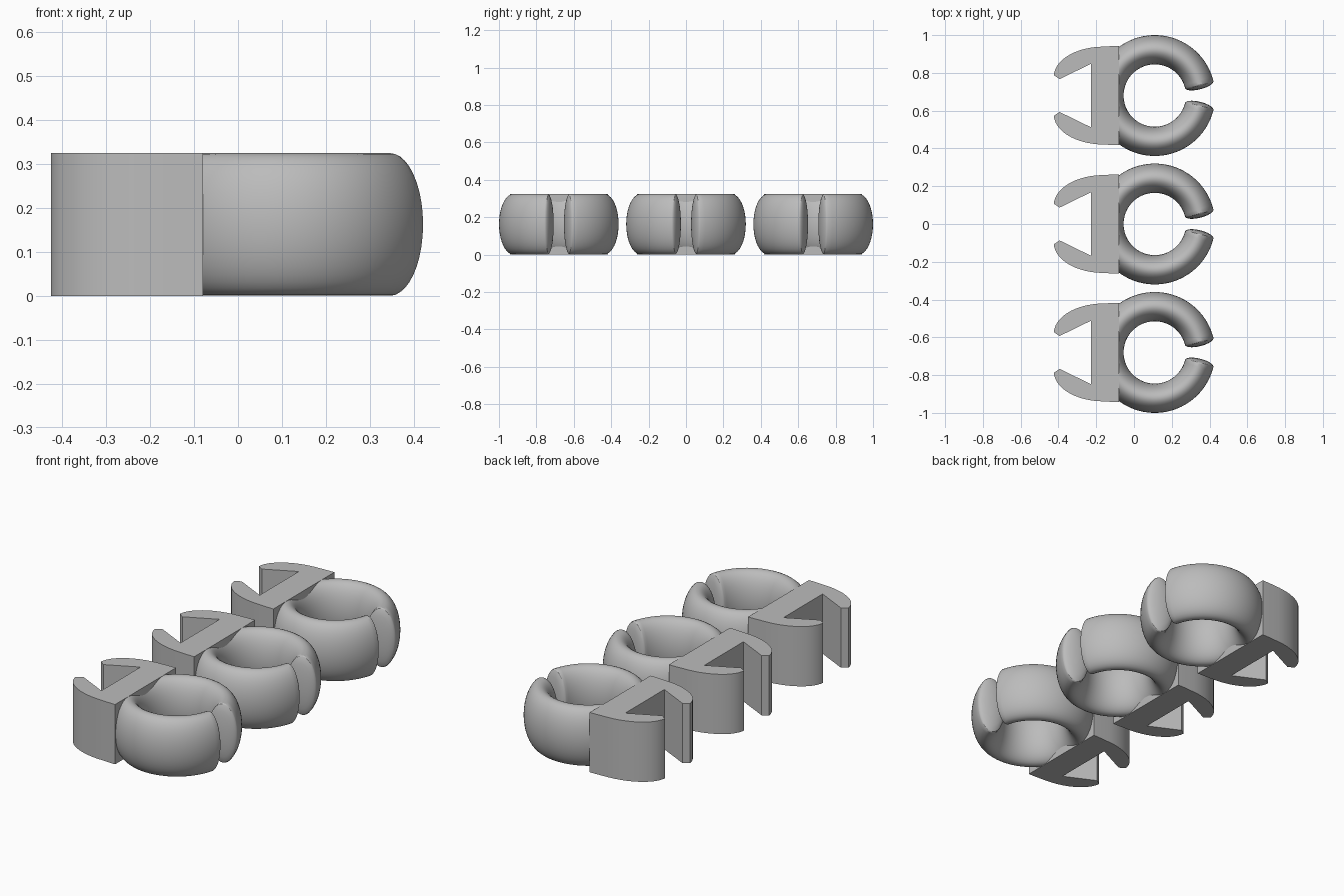
import bpy, bmesh, math

if "Cube" in bpy.data.objects:
    bpy.data.objects.remove(bpy.data.objects["Cube"])

CX, RING_R = 0.11, 0.2425          # ring centre and mid radius
RA, RB = 0.0775, 0.162             # ring section: radial and vertical half sizes
HEIGHT, GAP, BULGE = 0.325, math.radians(14), 0.026

grey = bpy.data.materials.new("grey plastic")
grey.diffuse_color = (0.5, 0.5, 0.5, 1)
grey.use_nodes = True
grey.node_tree.nodes["Principled BSDF"].inputs["Base Color"].default_value = grey.diffuse_color


def finish(bm, name):
    bmesh.ops.recalc_face_normals(bm, faces=bm.faces)
    mesh = bpy.data.meshes.new(name)
    bm.to_mesh(mesh)
    bm.free()
    mesh.materials.append(grey)
    return mesh


def ring_mesh(steps=72, sides=40):
    """Open ring of elliptical section with a shallow dome on each end."""
    dome = [math.radians(a) for a in (12, 25, 40, 55, 70, 82)]
    stations = [(GAP, -BULGE * math.sin(a), math.cos(a)) for a in reversed(dome)]
    stations += [(GAP + (2 * math.pi - 2 * GAP) * i / steps, 0, 1) for i in range(steps + 1)]
    stations += [(2 * math.pi - GAP, BULGE * math.sin(a), math.cos(a)) for a in dome]
    bm = bmesh.new()
    loops = []
    for ang, shift, scale in stations:
        c, s = math.cos(ang), math.sin(ang)
        loop = []
        for j in range(sides):
            t = 2 * math.pi * j / sides
            r = RING_R + RA * scale * math.cos(t)
            z = HEIGHT / 2 + RB * scale * math.sin(t)
            loop.append(bm.verts.new((CX + r * c - shift * s, r * s + shift * c, z)))
        loops.append(loop)
    for a, b in zip(loops, loops[1:]):
        for j in range(sides):
            k = (j + 1) % sides
            bm.faces.new((a[j], a[k], b[k], b[j]))
    bm.faces.new(loops[0])
    bm.faces.new(loops[-1])
    return finish(bm, "clip_ring")


def hook_mesh():
    """Bracket with two curved hooks: half an outline, mirrored and extruded."""
    half = [(-0.08, 0.262), (-0.13, 0.261)]
    for i in range(13):                                   # curved outer wall
        a = math.radians(90 - i * 82 / 12)
        half.append((-0.16 - 0.265 * math.cos(a), 0.10 + 0.159 * math.sin(a)))
    half += [(-0.425, 0.108), (-0.394, 0.087), (-0.228, 0.168)]   # tip and inner slope
    outline = half + [(x, -y) for x, y in reversed(half)]
    bm = bmesh.new()
    base = bm.faces.new([bm.verts.new((x, y, 0)) for x, y in outline])
    top = bmesh.ops.extrude_face_region(bm, geom=[base])["geom"]
    bmesh.ops.translate(bm, vec=(0, 0, HEIGHT),
                        verts=[v for v in top if isinstance(v, bmesh.types.BMVert)])
    return finish(bm, "clip_hook")


# Three identical clips in a row
parts = [ring_mesh(), hook_mesh()]
for n, y in enumerate((-0.68, 0, 0.68), 1):
    for mesh in parts:
        ob = bpy.data.objects.new(f"{mesh.name}_{n}", mesh)
        ob.location.y = y
        bpy.context.collection.objects.link(ob)

# Smooth the curved walls, keep the edges sharp
bpy.ops.object.select_all(action='DESELECT')
for ob in bpy.context.collection.objects:
    if ob.name.endswith("_1"):
        ob.select_set(True)
        bpy.context.view_layer.objects.active = ob
bpy.ops.object.shade_smooth_by_angle(angle=math.radians(30))
